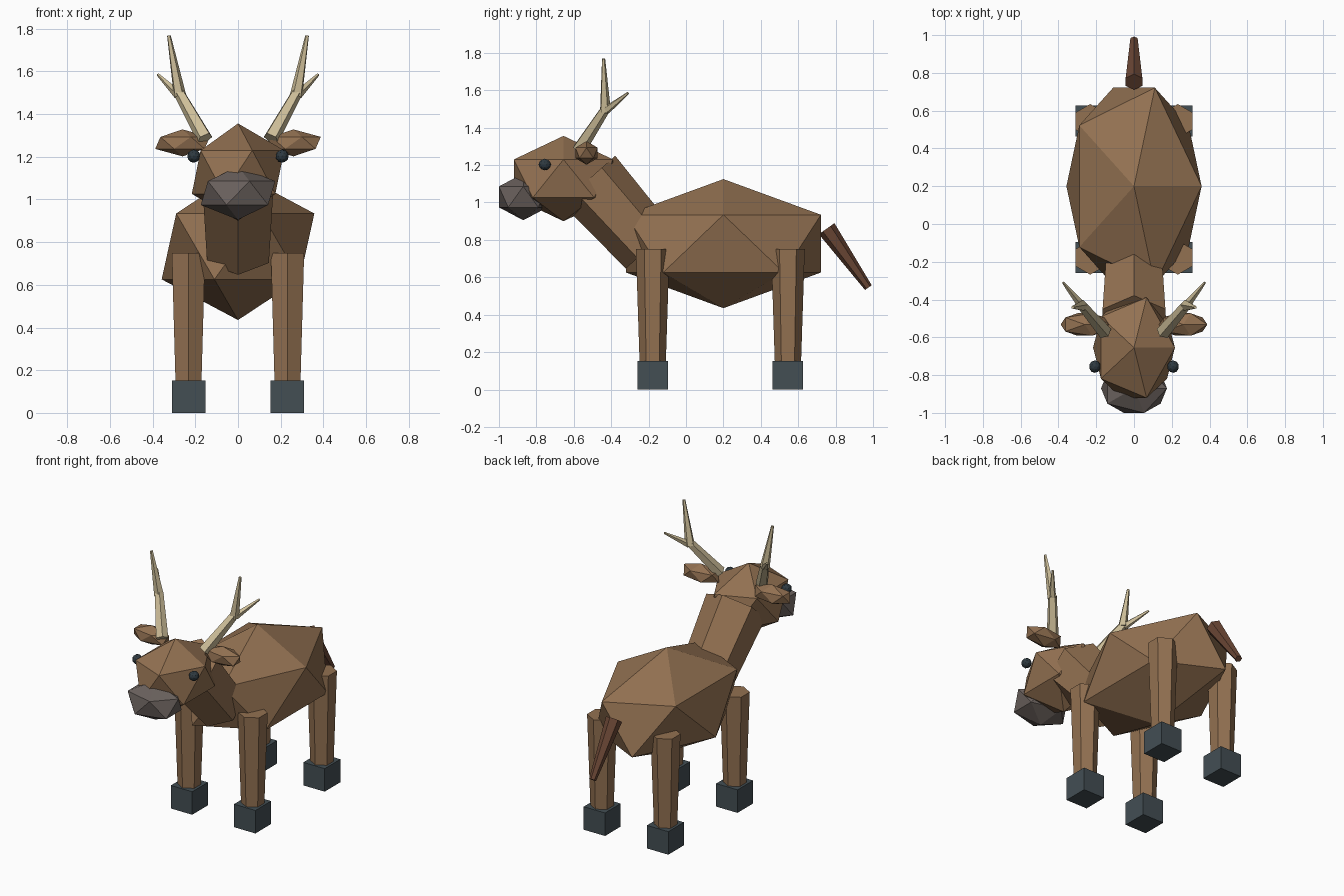
import bpy
import bmesh
from mathutils import Vector, Matrix

cube = bpy.data.objects.get("Cube")
if cube:
    bpy.data.objects.remove(cube, do_unlink=True)


def material(name, rgb):
    mat = bpy.data.materials.new(name)
    mat.use_nodes = True
    color = (*rgb, 1)
    mat.diffuse_color = color
    mat.node_tree.nodes["Principled BSDF"].inputs["Base Color"].default_value = color
    return mat


coat = material("brown coat", (0.29, 0.165, 0.083))
tail_brown = material("dark tail brown", (0.14, 0.06, 0.034))
muzzle_grey = material("muzzle grey", (0.145, 0.12, 0.11))
bone = material("antler bone", (0.62, 0.52, 0.32))
hoof_slate = material("hoof slate", (0.056, 0.077, 0.088))
eye_dark = material("eye dark", (0.028, 0.042, 0.052))


def finish(name, bm, mat):
    mesh = bpy.data.meshes.new(name)
    bm.to_mesh(mesh)
    bm.free()
    mesh.materials.append(mat)
    obj = bpy.data.objects.new(name, mesh)
    bpy.context.collection.objects.link(obj)
    return obj


def ball(name, center, radii, mat, detail=1):
    """Faceted ellipsoid."""
    bm = bmesh.new()
    matrix = Matrix.Translation(center) @ Matrix.Diagonal((*radii, 1))
    bmesh.ops.create_icosphere(bm, subdivisions=detail, radius=1, matrix=matrix)
    return finish(name, bm, mat)


def limb(name, start, end, r_start, r_end, mat, sides=6):
    """Tapered prism between two points."""
    start, end = Vector(start), Vector(end)
    axis = end - start
    matrix = Matrix.Translation((start + end) / 2) @ axis.to_track_quat('Z', 'Y').to_matrix().to_4x4()
    bm = bmesh.new()
    bmesh.ops.create_cone(bm, cap_ends=True, segments=sides, radius1=r_start,
                          radius2=r_end, depth=axis.length, matrix=matrix)
    return finish(name, bm, mat)


def box(name, center, size, mat):
    bm = bmesh.new()
    matrix = Matrix.Translation(center) @ Matrix.Diagonal((*size, 1))
    bmesh.ops.create_cube(bm, size=1, matrix=matrix)
    return finish(name, bm, mat)


# Torso, neck, head and tail
ball("body", (0, 0.2, 0.78), (0.4, 0.613, 0.345), coat)
limb("neck", (0, -0.197, 0.758), (0, -0.522, 1.122), 0.167, 0.192, coat)
ball("head", (0, -0.655, 1.128), (0.242, 0.312, 0.228), coat)
ball("muzzle", (0, -0.87, 1.03), (0.195, 0.153, 0.125), muzzle_grey)
limb("tail", (0, 0.752, 0.86), (0, 0.975, 0.545), 0.051, 0.022, tail_brown)

for side, label in ((1, "left"), (-1, "right")):
    # Legs and hooves
    for y, place in ((-0.178, "front"), (0.545, "back")):
        limb(f"{place}_{label}_leg", (side * 0.232, y, 0.14), (side * 0.232, y, 0.75),
             0.07, 0.09, coat)
        box(f"{place}_{label}_hoof", (side * 0.231, y, 0.076), (0.156, 0.163, 0.152), hoof_slate)

    # Ears and eyes
    ball(f"{label}_ear", (side * 0.26, -0.532, 1.265), (0.143, 0.07, 0.063), coat)
    ball(f"{label}_eye", (side * 0.207, -0.755, 1.203), (0.031, 0.033, 0.031), eye_dark, 2)

    # Antler beam with two tines
    fork = (side * 0.275, -0.432, 1.5)
    limb(f"{label}_antler_beam", (side * 0.155, -0.572, 1.285), fork, 0.039, 0.027, bone, 5)
    limb(f"{label}_antler_upper_tine", (side * 0.273, -0.432, 1.485),
         (side * 0.324, -0.441, 1.768), 0.031, 0.009, bone, 5)
    limb(f"{label}_antler_rear_tine", (side * 0.28, -0.428, 1.492),
         (side * 0.375, -0.31, 1.585), 0.023, 0.007, bone, 5)
